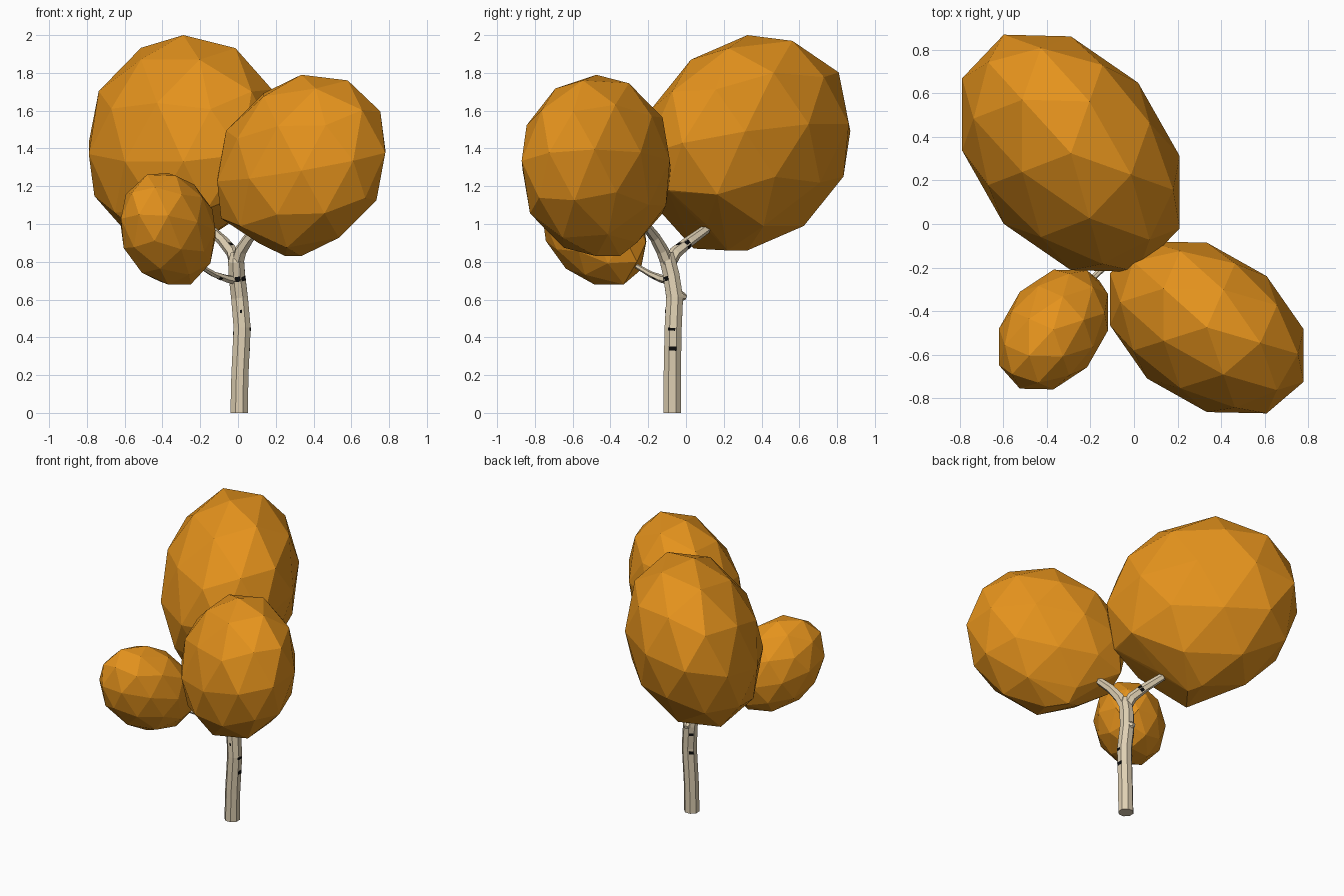
import bpy, bmesh, math
from mathutils import Vector

if "Cube" in bpy.data.objects:
    bpy.data.objects.remove(bpy.data.objects["Cube"])


def material(name, rgb):
    m = bpy.data.materials.new(name)
    m.diffuse_color = (*rgb, 1)
    m.use_nodes = True
    m.node_tree.nodes["Principled BSDF"].inputs["Base Color"].default_value = m.diffuse_color
    return m


LEAF = material("amber leaves", (0.78, 0.29, 0.012))
BARK = material("pale bark", (0.74, 0.63, 0.45))
MARK = material("black bark marks", (0.004, 0.004, 0.004))


def finish(bm, name, mat):
    bmesh.ops.recalc_face_normals(bm, faces=bm.faces)
    me = bpy.data.meshes.new(name)
    bm.to_mesh(me)
    bm.free()
    me.materials.append(mat)
    ob = bpy.data.objects.new(name, me)
    bpy.context.collection.objects.link(ob)
    return ob


def foliage(name, lo, hi, xy, xz, yz, n, flat, corners):
    """Leaning low-poly ellipsoid in the box lo..hi, cut flat towards n, with sharp corners."""
    lo, hi, n = Vector(lo), Vector(hi), Vector(n).normalized()
    c, h = (lo + hi) / 2, (hi - lo) / 2
    # lower triangular shear that gives the wanted lean
    a = h.x
    b, d = xy / a, xz / a
    e = math.sqrt(h.y ** 2 - b * b)
    f = (yz - b * d) / e
    g = math.sqrt(h.z ** 2 - d * d - f * f)
    bm = bmesh.new()
    bmesh.ops.create_icosphere(bm, subdivisions=2, radius=1)
    for v in bm.verts:
        x, y, z = v.co
        v.co = (a * x, b * x + e * y, d * x + f * y + g * z)
    # fit the box exactly, then flatten the end facing the branch
    for i in range(3):
        mx = max(v.co[i] for v in bm.verts)
        for v in bm.verts:
            v.co[i] *= h[i] / mx
    for v in bm.verts:
        over = v.co.dot(n) - flat
        if over > 0:
            v.co -= n * over
        v.co += c
    pts = [v.co.copy() for v in bm.verts] + [Vector(p) for p in corners]
    bm.free()
    # convex skin over everything
    bm = bmesh.new()
    for p in pts:
        bm.verts.new(p)
    res = bmesh.ops.convex_hull(bm, input=bm.verts)
    junk = [v for v in set(res["geom_interior"] + res["geom_unused"])
            if isinstance(v, bmesh.types.BMVert)]
    bmesh.ops.delete(bm, geom=junk, context='VERTS')
    return finish(bm, name, LEAF)


def ring_points(path, sides):
    """Cross-section points of a tapered tube; path items are x, y, z, radius."""
    pts = [Vector(p[:3]) for p in path]
    rings = []
    for i, p in enumerate(pts):
        t = (pts[min(i + 1, len(pts) - 1)] - pts[max(i - 1, 0)]).normalized()
        if i == 0 and p.z == 0:
            t = Vector((0, 0, 1))
        u = (Vector((1, 0, 0)) - t * t.x).normalized()
        w = t.cross(u)
        rings.append([p + path[i][3] * (math.cos(k) * u + math.sin(k) * w)
                      for k in [math.tau * (j + 0.5) / sides for j in range(sides)]])
    return rings


def tube(name, path, sides):
    rings = ring_points(path, sides)
    bm = bmesh.new()
    vs = [[bm.verts.new(p) for p in r] for r in rings]
    for r0, r1 in zip(vs, vs[1:]):
        for j in range(sides):
            k = (j + 1) % sides
            bm.faces.new((r0[j], r0[k], r1[k], r1[j]))
    bm.faces.new(vs[0])
    bm.faces.new(vs[-1])
    finish(bm, name, BARK)
    return rings


def mark(name, rings, seg, side, u0, u1, v0, v1):
    """Thin dark plate lying on one facet of a tube."""
    r0, r1 = rings[seg], rings[seg + 1]
    k = (side + 1) % len(r0)
    a, b, c, d = r0[side], r0[k], r1[k], r1[side]
    centre = sum(r0 + r1, Vector()) / (2 * len(r0))
    nrm = (b - a).cross(d - a).normalized()
    if nrm.dot((a + b + c + d) / 4 - centre) < 0:
        nrm = -nrm

    def at(u, v):
        return (a.lerp(b, u)).lerp(d.lerp(c, u), v)
    bm = bmesh.new()
    quad = [at(u0, v0), at(u1, v0), at(u1, v1), at(u0, v1)]
    low = [bm.verts.new(p - nrm * 0.002) for p in quad]
    top = [bm.verts.new(p + nrm * 0.002) for p in quad]
    bm.faces.new(low)
    bm.faces.new(top)
    for j in range(4):
        q = (j + 1) % 4
        bm.faces.new((low[j], low[q], top[q], top[j]))
    finish(bm, name, MARK)


# Foliage
foliage("large_foliage", (-0.79, -0.22, 0.86), (0.21, 0.87, 2.0),
        -0.09, 0.015, 0.045, (0.42, -0.375, -0.83), 0.52,
        [(0.08, -0.1, 1.18), (-0.08, 0.17, 1.02), (-0.26, 0.22, 0.86), (-0.4, 0.04, 0.87)])
foliage("medium_foliage", (-0.11, -0.87, 0.83), (0.78, -0.08, 1.79),
        -0.058, 0.035, 0.0, (-0.49, 0.27, -0.82), 0.467,
        [(0.0, -0.13, 1.05), (-0.09, -0.36, 1.03), (0.25, -0.35, 0.83)])
foliage("small_foliage", (-0.62, -0.76, 0.68), (-0.12, -0.21, 1.27),
        0.02, -0.008, -0.02, (0.49, 0.63, -0.6), 0.33,
        [(-0.25, -0.33, 0.68), (-0.16, -0.26, 0.8)])

# Trunk and branches
trunk = tube("trunk", [(0.006, -0.073, 0, 0.05), (0.01, -0.073, 0.2, 0.049),
                       (0.022, -0.068, 0.45, 0.049), (0.008, -0.06, 0.61, 0.048),
                       (-0.006, -0.078, 0.73, 0.047), (-0.01, -0.095, 0.80, 0.046),
                       (-0.01, -0.095, 0.85, 0.03)], 8)
back = tube("back_branch", [(-0.008, -0.1, 0.77, 0.036), (-0.03, -0.055, 0.85, 0.034),
                            (-0.08, 0.02, 0.91, 0.029), (-0.15, 0.11, 0.975, 0.025)], 6)
tube("front_branch", [(-0.01, -0.09, 0.77, 0.036), (0.015, -0.125, 0.86, 0.034),
                      (0.06, -0.165, 0.93, 0.029), (0.14, -0.22, 1.0, 0.024)], 6)
side = tube("side_branch", [(0.0, -0.08, 0.70, 0.024), (-0.06, -0.13, 0.71, 0.021),
                            (-0.13, -0.19, 0.735, 0.016), (-0.24, -0.3, 0.80, 0.011)], 6)
tube("stub", [(0.01, -0.07, 0.62, 0.034), (0.005, -0.022, 0.618, 0.027),
              (0.0, 0.0, 0.612, 0.014)], 6)

# Bark marks: tube segment, facet, extent across and along (facet 7 = +x, 5 = -y)
for i, (seg, fac, u0, u1, v0, v1) in enumerate([
        (3, 5, 0.2, 0.95, 0.75, 0.98), (2, 5, 0.4, 0.7, 0.5, 0.6), (1, 7, 0.0, 0.8, 0.94, 1.0),
        (1, 6, 0.75, 1.0, 0.94, 1.0), (1, 7, 0.0, 1.0, 0.52, 0.61), (3, 6, 0.2, 1.0, 0.75, 0.95),
        (2, 2, 0.1, 0.9, 0.6, 0.72), (1, 2, 0.2, 1.0, 0.85, 0.93)]):
    mark(f"bark_mark_{i + 1}", trunk, seg, fac, u0, u1, v0, v1)
for j in (0, 5):
    mark(f"back_branch_mark_{j}", back, 1, j, 0.1, 0.8, 0.62, 0.85)
mark("front_back_branch_mark", back, 1, 4, 0.2, 0.8, 0.3, 0.5)
for j in (3, 4):
    mark(f"side_branch_mark_{j}", side, 1, j, 0.2, 0.8, 0.4, 0.6)
